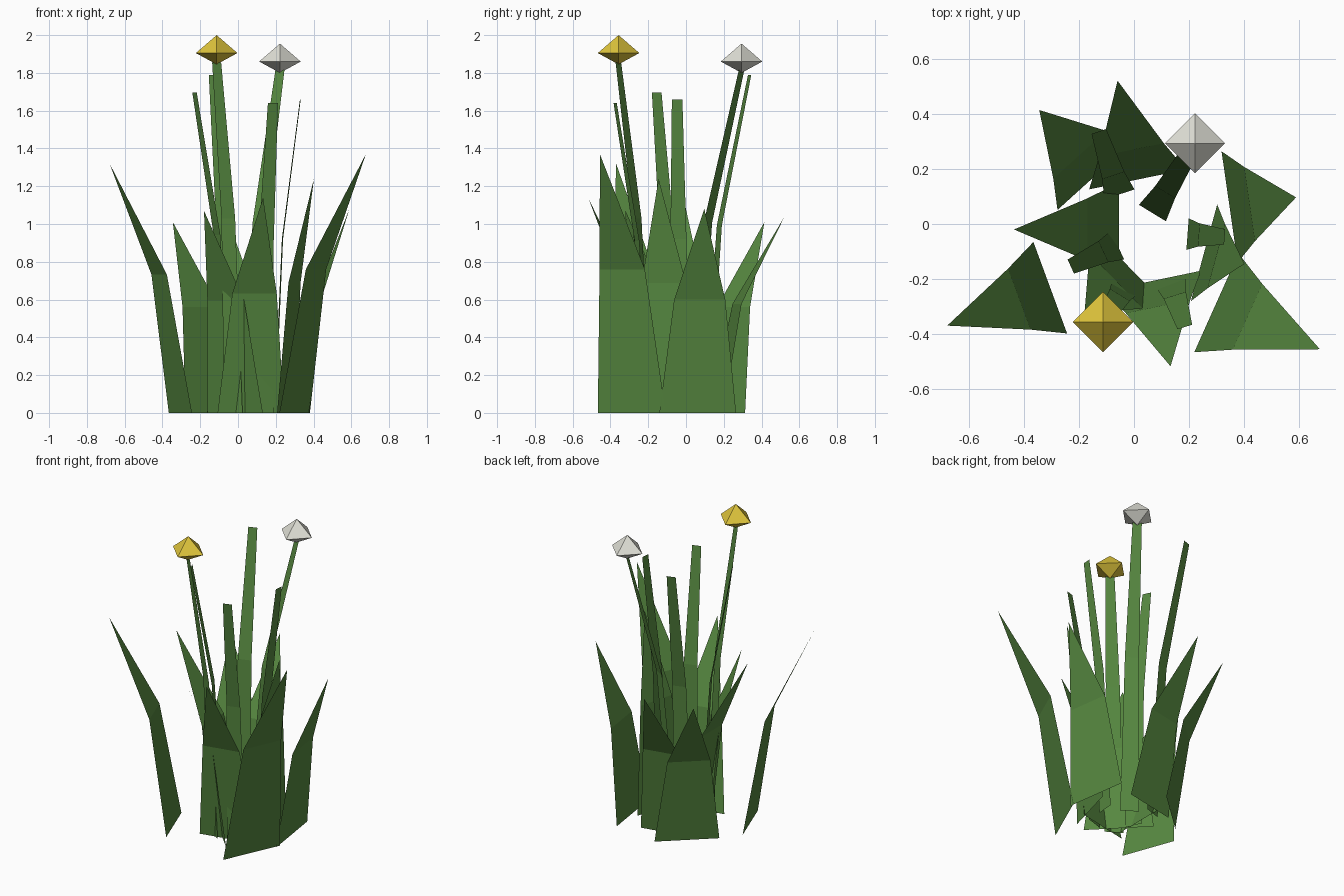
import bpy, math
from mathutils import Vector

if "Cube" in bpy.data.objects:
    bpy.data.objects.remove(bpy.data.objects["Cube"])


def material(name, color):
    m = bpy.data.materials.new(name)
    m.diffuse_color = (*color, 1.0)
    m.use_nodes = True
    m.node_tree.nodes["Principled BSDF"].inputs["Base Color"].default_value = m.diffuse_color
    return m


GREEN = material("leaf green", (0.095, 0.25, 0.052))
YELLOW = material("petal yellow", (0.74, 0.56, 0.045))
WHITE = material("petal white", (0.75, 0.75, 0.68))


def mesh_object(name, verts, faces, mat):
    me = bpy.data.meshes.new(name)
    me.from_pydata([tuple(v) for v in verts], [], faces)
    me.materials.append(mat)
    ob = bpy.data.objects.new(name, me)
    bpy.context.collection.objects.link(ob)
    return ob


def blade(name, base, tip, widths, bend_height=0.555, bend_reach=0.3):
    """Flat bent strip leaning from base (x, y) to tip (x, y, z).
    widths = base, bend, end (0 gives a point)."""
    b = Vector((base[0], base[1], 0))
    t = Vector(tip)
    lean = Vector((t.x - b.x, t.y - b.y, 0))
    side = Vector((-lean.y, lean.x, 0)).normalized()
    mid = b + lean * bend_reach + Vector((0, 0, t.z * bend_height))
    verts = []
    for centre, w in zip((b, mid), widths):
        verts += [centre - side * w / 2, centre + side * w / 2]
    faces = [(0, 1, 3, 2)]
    if widths[2] > 0:
        verts += [t - side * widths[2] / 2, t + side * widths[2] / 2]
        faces.append((2, 3, 5, 4))
    else:
        verts.append(t)
        faces.append((2, 3, 4))
    return mesh_object(name, verts, faces, GREEN)


def flower(name, x, y, z, mat, r=0.11, up=0.095, down=0.06):
    """Four-sided double pyramid."""
    verts = [(x + r * math.cos(i * math.pi / 2), y + r * math.sin(i * math.pi / 2), z)
             for i in range(4)]
    verts += [(x, y, z + up), (x, y, z - down)]
    faces = []
    for i in range(4):
        j = (i + 1) % 4
        faces += [(i, j, 4), (j, i, 5)]
    return mesh_object(name, verts, faces, mat)


# Broad pointed leaves: base centre, tip, base width
leaves = [
    ((-0.305, -0.232), (-0.68, -0.37, 1.32), 0.355),
    ((-0.055, -0.02), (-0.437, -0.02, 1.17), 0.34),
    ((-0.134, 0.182), (-0.345, 0.415, 1.01), 0.39),
    ((0.013, 0.162), (-0.06, 0.522, 1.04), 0.36),
    ((0.348, 0.062), (0.59, 0.097, 1.08), 0.41),
    ((0.255, -0.105), (0.402, -0.145, 1.24), 0.365),
    ((0.30, -0.287), (0.677, -0.456, 1.37), 0.394),
    ((0.068, -0.207), (0.133, -0.518, 1.14), 0.36),
    ((-0.015, -0.16), (-0.18, -0.32, 1.07), 0.42),
]
for i, (base, tip, w) in enumerate(leaves):
    blade(f"leaf_{i + 1}", base, tip, (w, w * 0.667, 0))

# Narrow blunt stalks
stalks = [
    ((-0.06, -0.077), (-0.23, -0.155, 1.695)),
    ((-0.053, 0.108), (-0.128, 0.337, 1.79)),
    ((0.133, -0.21), (0.185, -0.375, 1.64)),
    ((0.195, -0.037), (0.33, -0.047, 1.66)),
]
for i, (base, tip) in enumerate(stalks):
    blade(f"stalk_{i + 1}", base, tip, (0.115, 0.085, 0.056))

# Flower stems and heads
blade("yellow_flower_stem", (-0.025, -0.215), (-0.113, -0.358, 1.855), (0.115, 0.085, 0.056))
blade("white_flower_stem", (0.067, 0.04), (0.222, 0.294, 1.815), (0.115, 0.085, 0.056))
flower("yellow_flower", -0.113, -0.357, 1.905, YELLOW)
flower("white_flower", 0.222, 0.294, 1.86, WHITE)
